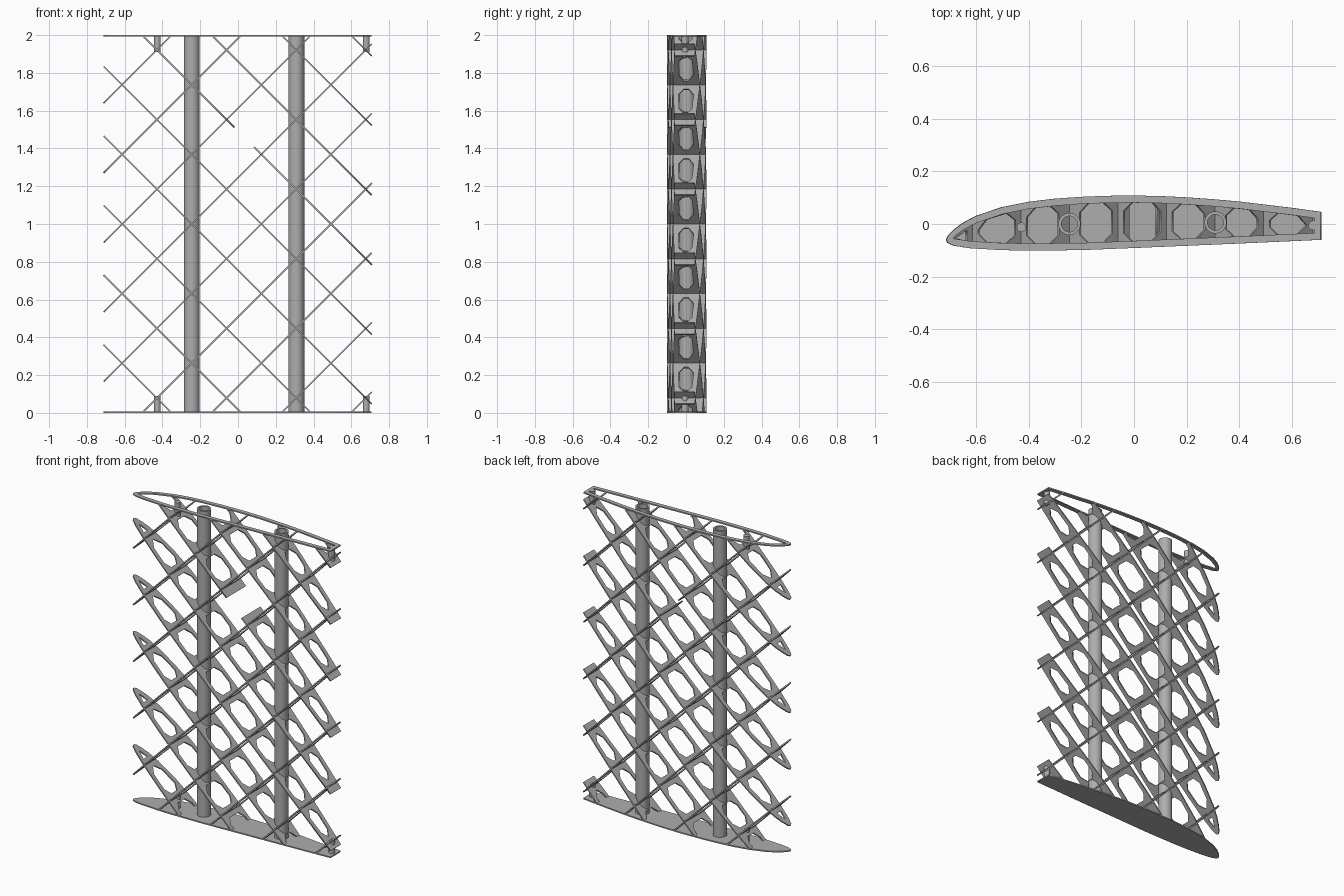
import bpy, bmesh
from math import cos, sin, pi, sqrt
from mathutils import Matrix, Vector

old = bpy.data.objects.get("Cube")
if old:
    bpy.data.objects.remove(old, do_unlink=True)

grey = bpy.data.materials.new("plain grey")
grey.use_nodes = True
tone = (0.42, 0.42, 0.42, 1)
grey.diffuse_color = tone
grey.node_tree.nodes["Principled BSDF"].inputs["Base Color"].default_value = tone

# Wing section: upper and lower edge as (x, y)
UPPER = [(-.711, -.058), (-.703, -.042), (-.68, -.02), (-.65, .003), (-.6, .03),
         (-.5, .064), (-.4, .084), (-.3, .096), (-.2, .103), (-.1, .107), (0, .108),
         (.1, .106), (.2, .101), (.3, .094), (.4, .085), (.5, .073), (.6, .061), (.708, .046)]
LOWER = [(-.711, -.058), (-.706, -.072), (-.68, -.083), (-.62, -.092), (-.5, -.099),
         (-.4, -.101), (-.2, -.099), (0, -.091), (.4, -.074), (.708, -.06)]
NOSE, TAIL = -.711, .708
PLATE = .008
INSET = .027
STEP = .3685      # vertical spacing of the diagonal ribs
SPARS = [(-.245, 0), (.309, .006)]


def edge(table, x):
    for (xa, ya), (xb, yb) in zip(table, table[1:]):
        if x <= xb:
            return ya + (yb - ya) * (x - xa) / (xb - xa)
    return table[-1][1]


def section(a, b, inset=0):
    """Outline of the wing section between two x positions."""
    def side(table, d):
        xs = [a] + [x for x, _ in table if a + .003 < x < b - .003] + [b]
        return [(x, edge(table, x) + d) for x in xs]
    pts = side(UPPER, -inset) + side(LOWER, inset)[::-1]
    return [p for i, p in enumerate(pts) if (Vector(p) - Vector(pts[i - 1])).length > 1e-5]


def window(a, b, c=.03):
    """Lightening hole with cut corners."""
    def up(x):
        return edge(UPPER, x) - INSET

    def low(x):
        return edge(LOWER, x) + INSET
    return [(a, low(a) + c), (a, up(a) - c), (a + c, up(a + c)), (b - c, up(b - c)),
            (b, up(b) - c), (b, low(b) + c), (b - c, low(b - c)), (a + c, low(a + c))]


def circle(x, y, r, n=32):
    return [(x + r * cos(2 * pi * i / n), y + r * sin(2 * pi * i / n)) for i in range(n)]


def sheet(name, loops, half, matrix, clip=False, smooth=False):
    """Fill flat loops (inner loops become holes), thicken and place them."""
    cu = bpy.data.curves.new(name, 'CURVE')
    cu.dimensions, cu.fill_mode, cu.extrude = '2D', 'BOTH', half
    for loop in loops:
        sp = cu.splines.new('POLY')
        sp.points.add(len(loop) - 1)
        for p, (x, y) in zip(sp.points, loop):
            p.co = (x, y, 0, 1)
        sp.use_cyclic_u = True
    tmp = bpy.data.objects.new(name + "_outline", cu)
    bpy.context.collection.objects.link(tmp)
    bpy.context.view_layer.update()
    me = bpy.data.meshes.new_from_object(
        tmp.evaluated_get(bpy.context.evaluated_depsgraph_get()))
    bpy.data.objects.remove(tmp, do_unlink=True)
    bpy.data.curves.remove(cu)
    me.name = name
    bm = bmesh.new()
    bm.from_mesh(me)
    bm.transform(matrix)
    bmesh.ops.remove_doubles(bm, verts=bm.verts[:], dist=1e-5)
    if clip:
        for z, direction in ((.004, -1), (1.996, 1)):
            bmesh.ops.bisect_plane(bm, geom=bm.verts[:] + bm.edges[:] + bm.faces[:],
                                   plane_co=(0, 0, z), plane_no=(0, 0, direction),
                                   clear_outer=True)
    bmesh.ops.recalc_face_normals(bm, faces=bm.faces[:])
    bm.to_mesh(me)
    bm.free()
    me.materials.clear()
    me.materials.append(grey)
    ob = bpy.data.objects.new(name, me)
    bpy.context.collection.objects.link(ob)
    if smooth:
        bpy.ops.object.select_all(action='DESELECT')
        ob.select_set(True)
        bpy.context.view_layer.objects.active = ob
        bpy.ops.object.shade_smooth_by_angle()
    return ob


def lift(z):
    return Matrix.Translation((0, 0, z))


# Solid bottom plate and open top ring
sheet("bottom_plate", [section(NOSE, TAIL)], PLATE / 2, lift(PLATE / 2))
sheet("top_ring", [section(NOSE, TAIL), section(-.685, .685, INSET)],
      PLATE / 2, lift(2 - PLATE / 2))

# Hollow spar tubes
for label, (x, y) in zip(("front", "rear"), SPARS):
    sheet(label + "_spar_tube", [circle(x, y, .042), circle(x, y, .03)], 1, lift(1), smooth=True)

# Short pegs at both ends
for label, x, y in (("nose", -.427, -.012), ("tail", .679, -.005)):
    for end, z in (("lower", .045), ("upper", 1.955)):
        sheet(f"{label}_{end}_peg", [circle(x, y, .018, 20)], .045, lift(z), smooth=True)

# Lightening holes, one per bay between rib crossings
crossings = [SPARS[0][0] + STEP / 2 * i for i in range(-2, 6)]


def margin(x):
    return .042 if any(abs(x - s[0]) < .02 for s in SPARS) else .024


holes = [window(a + margin(a), b - margin(b)) for a, b in zip(crossings, crossings[1:])]
holes.append([(-.678, -.054), (-.637, -.024), (-.637, -.064)])
OPEN_BAY = 3

# Diagonal ribs in two crossing directions
for label, slope, base in (("rising", 1, 1 - SPARS[0][0]), ("falling", -1, 1 + SPARS[0][0])):
    number = 0
    for k in range(-6, 7):
        c = base + k * STEP
        if max(c + NOSE * slope, c + TAIL * slope) < .03 or \
           min(c + NOSE * slope, c + TAIL * slope) > 1.97:
            continue
        number += 1
        n = Vector((-slope, 0, 1)) / sqrt(2)
        place = Matrix(((1, 0, n.x, 0), (0, 1, 0, 0), (slope, 0, n.z, c), (0, 0, 0, 1)))
        loops = [section(NOSE, TAIL)] + holes
        if slope < 0 and k == 2:      # this rib is broken across one bay
            loops = [section(NOSE, -.02), section(.085, TAIL)]
            loops += [h for i, h in enumerate(holes) if i != OPEN_BAY]
        sheet(f"{label}_rib_{number}", loops, .004, place, clip=True)
